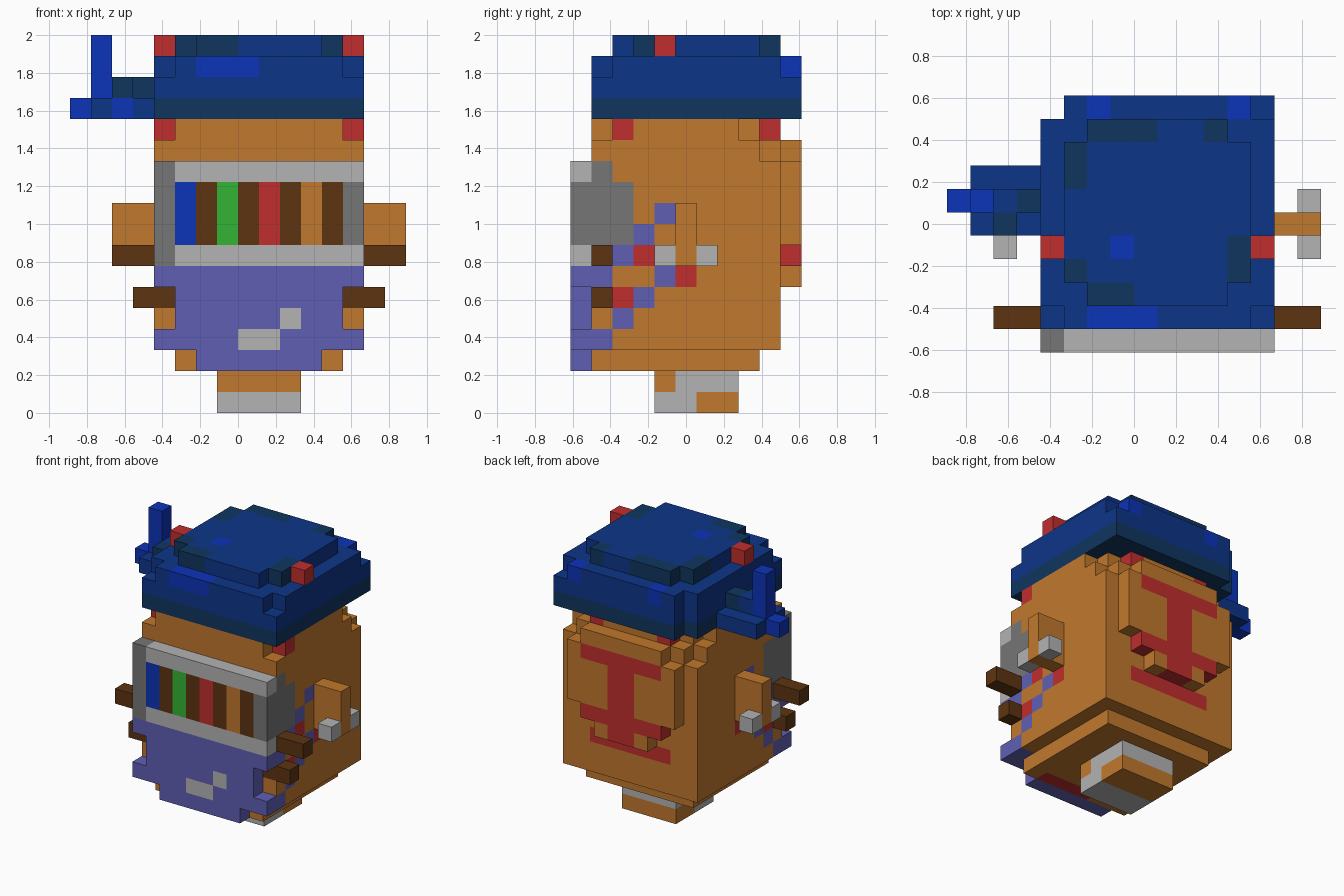
import bpy
import bmesh
from mathutils import Vector

cube = bpy.data.objects.get("Cube")
if cube:
    bpy.data.objects.remove(cube, do_unlink=True)

UNIT = 1 / 9                      # edge of one block
ORIGIN = Vector((-8, -5.5, 0))    # corner of the block grid


def linear(value):
    value /= 255
    return value / 12.92 if value <= 0.04045 else ((value + 0.055) / 1.055) ** 2.4


def material(name, *rgb):
    mat = bpy.data.materials.new(name)
    colour = tuple(linear(channel) for channel in rgb) + (1,)
    mat.diffuse_color = colour
    mat.use_nodes = True
    shader = next(n for n in mat.node_tree.nodes if n.type == "BSDF_PRINCIPLED")
    shader.inputs["Base Color"].default_value = colour
    shader.inputs["Roughness"].default_value = 0.9
    return mat


orange = material("orange", 193, 120, 45)
purple = material("purple", 96, 95, 180)
light_grey = material("light grey", 179, 179, 179)
mid_grey = material("mid grey", 118, 118, 118)
navy = material("navy", 13, 53, 137)
bright_blue = material("bright blue", 12, 51, 184)
teal = material("dark teal", 15, 53, 95)
red = material("red", 192, 46, 46)
brown = material("brown", 93, 52, 17)
green = material("green", 52, 179, 52)

blocks = {}   # cell -> (part, material)


def span(value):
    first, last = value if isinstance(value, tuple) else (value, value)
    return range(first, last + 1)


def fill(part, mat, x, y, z):
    """Fill an inclusive range of cells; later fills repaint earlier ones."""
    for i in span(x):
        for j in span(y):
            for k in span(z):
                blocks[i, j, k] = (part, mat)


def fill_pair(part, mat, x, y, z):
    """Fill on the +x side and mirrored on the -x side."""
    fill("left_" + part, mat, x, y, z)
    first, last = x if isinstance(x, tuple) else (x, x)
    fill("right_" + part, mat, (17 - last, 17 - first), y, z)


def paint(mat, x, y, z):
    """Recolour existing cells on both sides."""
    for i in span(x):
        for side in (i, 17 - i):
            for j in span(y):
                for k in span(z):
                    if (side, j, k) in blocks:
                        blocks[side, j, k] = (blocks[side, j, k][0], mat)


# Neck
fill("neck", light_grey, (7, 10), (4, 7), (0, 1))
fill("neck", orange, (7, 10), 4, 1)
fill("neck", orange, (7, 10), (6, 7), 0)

# Head, rounded in steps towards the crown
fill("head", orange, (5, 12), (1, 8), 2)
fill("head", orange, (4, 13), (1, 9), (3, 11))
fill("head", orange, (4, 13), (1, 8), 12)
fill("head", orange, (5, 12), 9, 12)
fill("head", orange, (5, 12), (1, 8), 13)
fill("head", orange, (4, 13), (2, 7), 13)
fill("head", orange, (6, 11), 9, 13)
fill("head", red, (8, 11), 1, 2)
paint(red, 13, 2, 13)
paint(red, 11, 9, 13)

# Cheek patches
for y, z in ((1, 3), (1, 6), (2, 4), (3, 5), (4, 6), (2, 7), (3, 8), (4, 9)):
    paint(purple, 13, y, z)
for y, z in ((2, 5), (3, 7), (5, 6)):
    paint(red, 13, y, z)
paint(mid_grey, 13, (1, 2), (8, 10))
paint(mid_grey, 13, 1, 11)

# Stepped back plate with a painted red mark
fill("back_plate", orange, (5, 12), 10, (8, 11))
for z, inset in ((12, 6), (7, 6), (6, 7)):
    fill("back_plate", orange, (inset, 17 - inset), 10, z)
paint(red, 9, 10, (6, 11))
paint(red, (9, 11), 10, 11)
paint(red, (9, 11), 10, 7)
paint(red, (9, 11), 9, 5)

# Jaw plate with a light mark
fill("jaw", purple, (6, 11), 0, 2)
fill("jaw", purple, (4, 13), 0, 3)
fill("jaw", purple, (5, 12), 0, (4, 5))
fill("jaw", purple, (4, 13), 0, 6)
fill("jaw", light_grey, (8, 9), 0, 3)
fill("jaw", light_grey, 10, 0, 4)

# Visor with coloured bars
fill("visor", light_grey, (4, 13), 0, (7, 11))
fill("visor", mid_grey, 13, 0, (8, 10))
fill("visor", mid_grey, 4, 0, (7, 11))
bars = (bright_blue, brown, green, brown, red, brown, orange, brown)
for x, bar in enumerate(bars, start=5):
    fill("visor", bar, x, 0, (8, 10))

# Pegs and ears
fill_pair("lower_peg", brown, (13, 14), 1, 5)
fill_pair("upper_peg", brown, (14, 15), 1, 7)
fill_pair("ear", orange, (14, 15), 5, (7, 9))
for y in (4, 6):
    fill_pair("ear_stud", light_grey, 15, y, 7)

# Hat brim, crown and top
for z, cloth in ((14, teal), (15, navy)):
    fill("hat_brim", cloth, (4, 13), (1, 9), z)
    fill("hat_brim", cloth, (5, 13), 10, z)
fill("hat_crown", navy, (4, 13), (2, 9), 16)
fill("hat_crown", navy, (5, 12), (1, 10), 16)
fill("hat_crown", bright_blue, (6, 8), 1, 16)
for x in (6, 12):
    fill("hat_crown", bright_blue, x, 10, 16)
fill("hat_top", navy, (5, 12), (3, 8), 17)
fill("hat_top", navy, (6, 11), (2, 9), 17)
for x, y in (((6, 8), 9), (11, 9), (5, (7, 8)), (5, 3), (12, (3, 4)), ((6, 7), 2)):
    fill("hat_top", teal, x, y, 17)
fill("hat_top", bright_blue, 7, 4, 17)
fill_pair("hat_button", red, 13, 4, 17)

# Feather on the hat
fill("feather", navy, (1, 3), (5, 7), 14)
fill("feather", bright_blue, 0, 6, 14)
fill("feather", bright_blue, 2, 5, 14)
fill("feather", navy, 2, 6, 15)
fill("feather", teal, 2, 5, 15)
fill("feather", teal, 3, 6, 15)
fill("feather", bright_blue, 1, 6, (15, 17))

# Outer faces of the cells become one clean mesh per part
AXES = [Vector(row) for row in ((1, 0, 0), (0, 1, 0), (0, 0, 1))]
for part in sorted({entry[0] for entry in blocks.values()}):
    mesh = bpy.data.meshes.new(part)
    slots = []
    bm = bmesh.new()
    for cell, (owner, mat) in blocks.items():
        if owner != part:
            continue
        if mat not in slots:
            slots.append(mat)
        centre = Vector(cell) + Vector((0.5, 0.5, 0.5)) + ORIGIN
        for axis in range(3):
            for sign in (-1, 1):
                normal = AXES[axis] * sign
                beside = tuple(int(c + n) for c, n in zip(cell, normal))
                if beside in blocks:
                    continue
                u = AXES[(axis + 1) % 3] / 2
                v = AXES[(axis + 2) % 3] / 2 * sign
                corners = (-u - v, u - v, u + v, v - u)
                face = bm.faces.new([bm.verts.new((centre + normal / 2 + c) * UNIT)
                                     for c in corners])
                face.material_index = slots.index(mat)
    bmesh.ops.remove_doubles(bm, verts=bm.verts, dist=UNIT / 100)
    bmesh.ops.dissolve_limit(bm, angle_limit=0.01, verts=bm.verts, edges=bm.edges,
                             delimit={"MATERIAL"})
    bm.to_mesh(mesh)
    bm.free()
    for mat in slots:
        mesh.materials.append(mat)
    bpy.context.collection.objects.link(bpy.data.objects.new(part, mesh))
